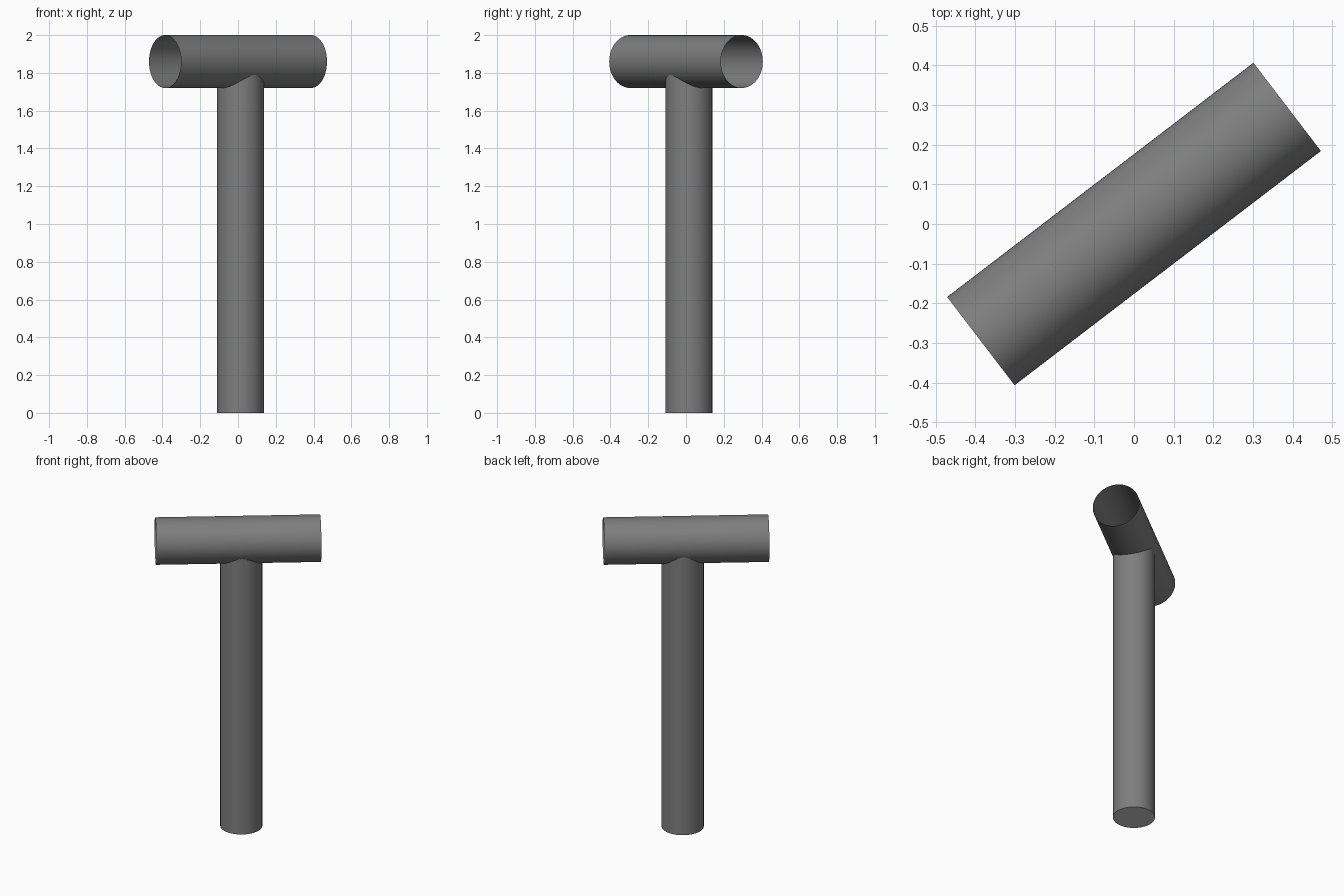
import bpy, math

if "Cube" in bpy.data.objects:
    bpy.data.objects.remove(bpy.data.objects["Cube"])


def tube(name, radius, length, location, rotation, fill, material):
    bpy.ops.mesh.primitive_cylinder_add(
        vertices=64, radius=radius, depth=length, end_fill_type=fill,
        location=location, rotation=rotation)
    obj = bpy.context.object
    obj.name = name
    obj.data.materials.append(material)
    bpy.ops.object.shade_smooth_by_angle(angle=math.radians(30))
    return obj


def colour(name, value):
    mat = bpy.data.materials.new(name)
    mat.diffuse_color = (value, value, value, 1)
    mat.use_nodes = True
    mat.node_tree.nodes["Principled BSDF"].inputs["Base Color"].default_value = mat.diffuse_color
    return mat


dark = colour("dark_grey", 0.21)
light = colour("light_grey", 0.6)

# Upright handle, closed at the foot and running up into the head
HANDLE_TOP = 1.83
handle = tube("handle", 0.124, HANDLE_TOP, (0.013, 0.015, HANDLE_TOP / 2),
              (0, 0, 0), 'NGON', dark)

# Lighter cap under the foot
handle.data.materials.append(light)
for face in handle.data.polygons:
    if face.normal.z < -0.9:
        face.material_index = 1

# Head: open-ended thin tube lying level, turned about the vertical
tube("head", 0.14, 0.972, (0, 0, 1.86),
     (0, math.radians(90), math.radians(37.4)), 'NOTHING', dark)
